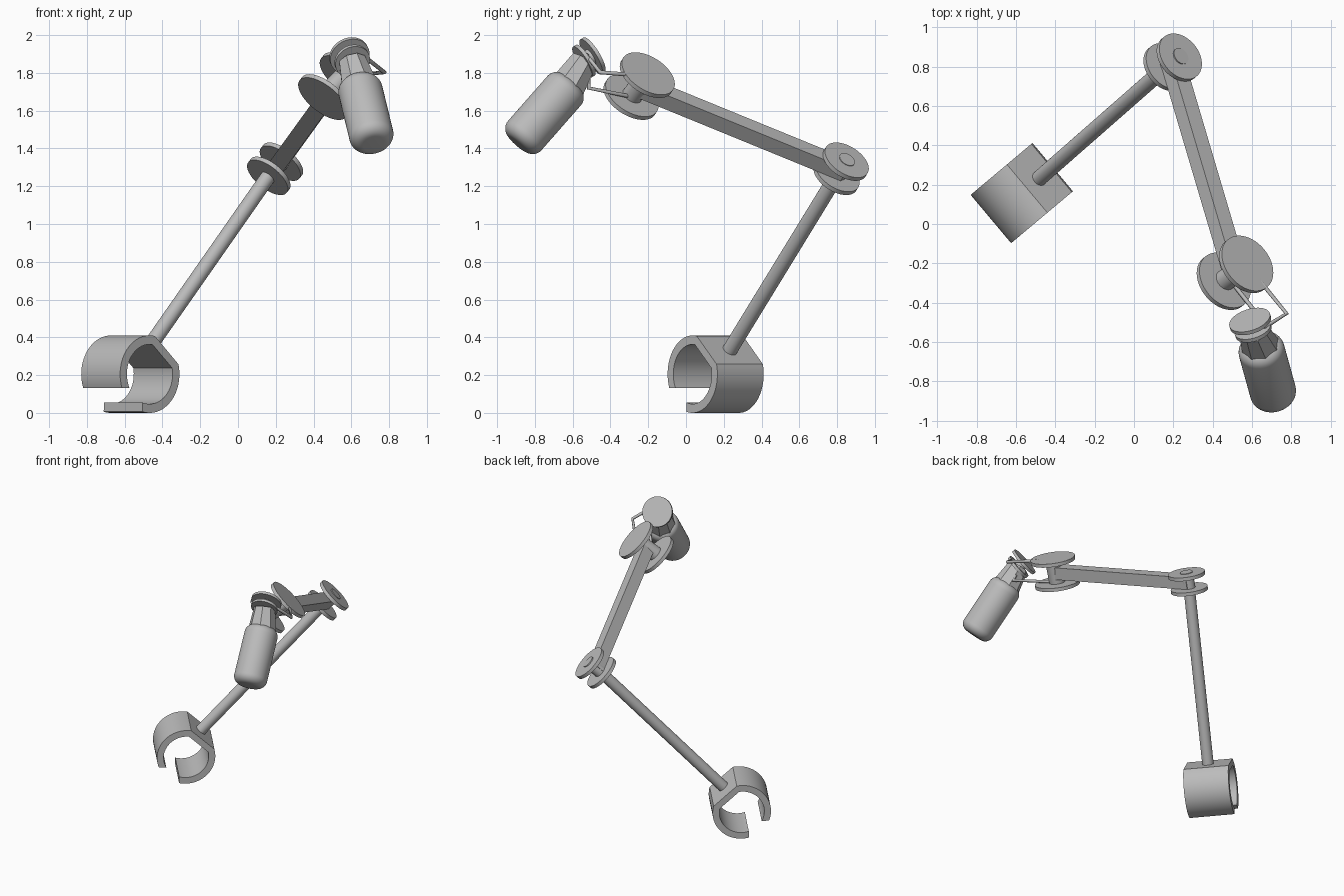
import bpy
import bmesh
from math import cos, sin, radians
from mathutils import Vector, Matrix

if "Cube" in bpy.data.objects:
    bpy.data.objects.remove(bpy.data.objects["Cube"])

grey = bpy.data.materials.new("plain grey")
grey.use_nodes = True
colour = (0.5, 0.5, 0.5, 1)
grey.diffuse_color = colour
grey.node_tree.nodes["Principled BSDF"].inputs["Base Color"].default_value = colour


def finish(name, bm):
    bmesh.ops.recalc_face_normals(bm, faces=bm.faces)
    mesh = bpy.data.meshes.new(name)
    bm.to_mesh(mesh)
    bm.free()
    for face in mesh.polygons:
        face.use_smooth = True
    mesh.set_sharp_from_angle(angle=radians(30))
    mesh.materials.append(grey)
    obj = bpy.data.objects.new(name, mesh)
    bpy.context.collection.objects.link(obj)
    return obj


def frame(origin, x, y, z):
    m = Matrix((x, y, z)).transposed().to_4x4()
    m.translation = origin
    return m


def rod(name, start, end, r1, r2=None, sides=48):
    axis = end - start
    place = Matrix.Translation((start + end) / 2) @ axis.to_track_quat('Z', 'Y').to_matrix().to_4x4()
    bm = bmesh.new()
    bmesh.ops.create_cone(bm, cap_ends=True, segments=sides, radius1=r1,
                          radius2=r1 if r2 is None else r2, depth=axis.length, matrix=place)
    return finish(name, bm)


def disc(name, centre, axis, radius, thick=0.025):
    half = axis * thick / 2
    return rod(name, centre - half, centre + half, radius, sides=64)


def wire(name, points, radius):
    curve = bpy.data.curves.new(name, 'CURVE')
    curve.dimensions = '3D'
    curve.bevel_depth = radius
    curve.bevel_resolution = 3
    curve.use_fill_caps = True
    line = curve.splines.new('POLY')
    line.points.add(len(points) - 1)
    for slot, p in zip(line.points, points):
        slot.co = (*p, 1)
    curve.materials.append(grey)
    bpy.context.collection.objects.link(bpy.data.objects.new(name, curve))


# Open cuff: arc profile with a flat shoulder for the arm, extruded sideways
across = Vector((cos(radians(40)), sin(radians(40)), 0))
along = Vector((across.y, -across.x, 0))
up = Vector((0, 0, 1))
cuff_centre = Vector((-0.57, 0.157, 0.205))


def arc(radius, first, last, steps=24):
    angles = [radians(first + (last - first) * i / steps) for i in range(steps + 1)]
    return [(radius * cos(a), radius * sin(a)) for a in angles]


outer = arc(0.205, -104, 15) + arc(0.205, 80, 201)
inner = arc(0.158, -108, 12) + arc(0.158, 83, 208)
place = frame(cuff_centre, across, up, along)
bm = bmesh.new()
rings = []
for depth in (-0.16, 0.16):
    rings.append([[bm.verts.new(place @ Vector((s, z, depth))) for s, z in path]
                  for path in (outer, inner)])
(back_out, back_in), (front_out, front_in) = rings
strips = ((back_out, back_in), (front_out, front_in), (back_out, front_out), (back_in, front_in))
for a, b in strips:
    for i in range(len(a) - 1):
        bm.faces.new((a[i], a[i + 1], b[i + 1], b[i]))
for i in (0, -1):
    bm.faces.new((back_out[i], back_in[i], front_in[i], front_out[i]))
finish("cuff", bm)

# Lower arm and elbow joint
hinge = Vector((0.555, 0.45, 0.70)).normalized()
arm_base = cuff_centre + across * 0.1 + up * 0.11
elbow_low = Vector((0.163, 0.797, 1.255))
elbow_high = Vector((0.230, 0.846, 1.330))
rod("lower_arm", arm_base, elbow_low, 0.04)
disc("elbow_disc_lower", elbow_low, hinge, 0.13)
disc("elbow_disc_upper", elbow_high, hinge, 0.13)
rod("elbow_pin", elbow_low, elbow_high + hinge * 0.018, 0.045)

# Upper arm beam between the two joints
wrist_low = Vector((0.456, -0.291, 1.672))
wrist_high = Vector((0.570, -0.205, 1.788))
elbow, wrist = (elbow_low + elbow_high) / 2, (wrist_low + wrist_high) / 2
forward = (wrist - elbow).normalized()
side = hinge.cross(forward).normalized()
bm = bmesh.new()
size = Matrix.Diagonal(((wrist - elbow).length + 0.04, 0.088, 0.088, 1))
bmesh.ops.create_cube(bm, size=1, matrix=frame((elbow + wrist) / 2, forward, side, hinge) @ size)
finish("upper_arm", bm)

# Wrist joint
disc("wrist_disc_lower", wrist_low, hinge, 0.157)
disc("wrist_disc_upper", wrist_high, hinge, 0.157)
rod("wrist_pin", wrist_low, wrist_high, 0.055)

# Swivel plates on the head
plate_axis = Vector((-0.27, 0.82, 0.5)).normalized()
plate = Vector((0.59, -0.495, 1.89))
plate_low = plate - plate_axis * 0.055
disc("head_plate_upper", plate, plate_axis, 0.108, 0.02)
disc("head_plate_lower", plate_low, plate_axis, 0.095, 0.02)
rod("head_pin", plate_low, plate, 0.045)

# Bent wires joining the wrist to the head
pivot = plate - plate_axis * 0.028
wire("link_wire_upper", [wrist_high + Vector((0.05, -0.06, 0)), Vector((0.775, -0.455, 1.803)),
                         pivot + Vector((0.06, -0.01, 0.02))], 0.011)
wire("link_wire_lower", [wrist_low + Vector((0.03, 0.01, 0)), Vector((0.67, -0.515, 1.72)),
                         pivot + Vector((0.01, 0, -0.03))], 0.011)

# Rounded head body, spun around its own axis
head_axis = Vector((0.18, -0.65, -0.74)).normalized()
end = Vector((0.706, -0.853, 1.469)) + head_axis * 0.06
length, radius, fillet = 0.44, 0.118, 0.06
profile = [(0, 0)]
for centre, first in ((fillet, -90), (length - fillet, 0)):
    profile += [(radius - fillet + x, centre + y) for x, y in arc(fillet, first, first + 90, 8)]
profile.append((0, length))
turn = (-head_axis).to_track_quat('Z', 'Y').to_matrix().to_4x4()
place = Matrix.Translation(end) @ turn
bm = bmesh.new()
verts = [bm.verts.new((r, 0, z)) for r, z in profile]
edges = [bm.edges.new(pair) for pair in zip(verts, verts[1:])]
bmesh.ops.spin(bm, geom=verts + edges, axis=(0, 0, 1), cent=(0, 0, 0),
               angle=radians(360), steps=48)
bmesh.ops.remove_doubles(bm, verts=bm.verts, dist=0.0005)
bm.transform(place)
finish("head_body", bm)

# Faceted neck
rod("head_neck", end - head_axis * (length - 0.03), plate_low, 0.1, 0.075, sides=8)
